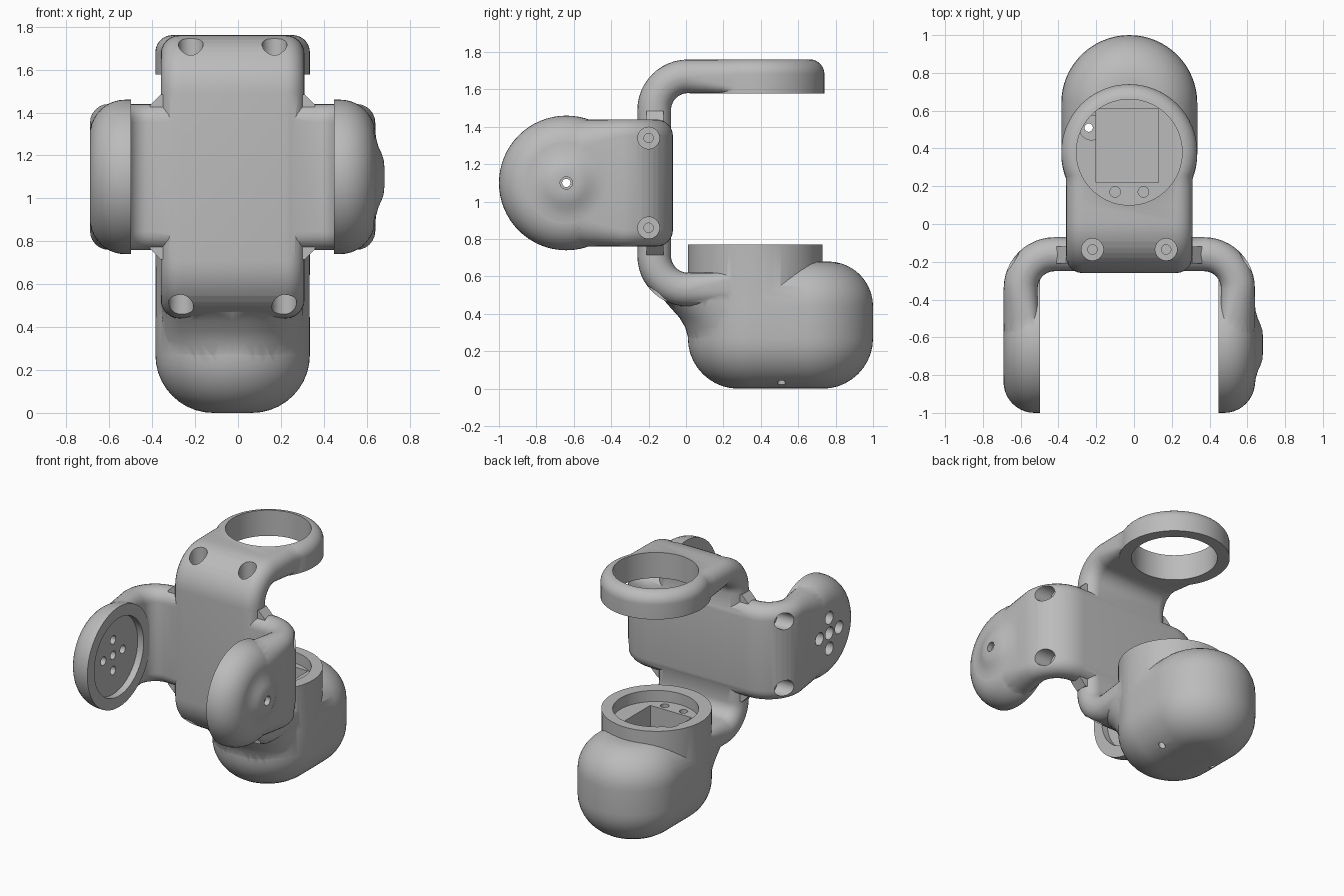
import bpy, bmesh, math
from mathutils import Vector

if "Cube" in bpy.data.objects:
    bpy.data.objects.remove(bpy.data.objects["Cube"], do_unlink=True)

CX = -0.025      # shared mid-plane of both brackets
MID = 1.10       # height of the crossing
THICK = 0.18
RIM_Y = 0.38     # axis of the vertical joint
DISC_Y = -0.64   # axis of the horizontal joint

grey = bpy.data.materials.new("light grey plastic")
grey.use_nodes = True
colour = (0.5, 0.5, 0.5, 1)
grey.diffuse_color = colour
grey.node_tree.nodes["Principled BSDF"].inputs["Base Color"].default_value = colour


def skin(name, rings):
    """Solid through a row of equal rings, capped at both ends."""
    bm = bmesh.new()
    rows = [[bm.verts.new(p) for p in r] for r in rings]
    n = len(rows[0])
    for a, b in zip(rows, rows[1:]):
        for i in range(n):
            j = (i + 1) % n
            bm.faces.new((a[i], a[j], b[j], b[i]))
    bm.faces.new(rows[0])
    bm.faces.new(rows[-1])
    bmesh.ops.recalc_face_normals(bm, faces=bm.faces)
    mesh = bpy.data.meshes.new(name)
    bm.to_mesh(mesh)
    bm.free()
    mesh.materials.append(grey)
    ob = bpy.data.objects.new(name, mesh)
    bpy.context.collection.objects.link(ob)
    return ob


def lathe(name, profile, centre, axis="Z", n=64):
    """Turned solid; profile holds (radius, position along the axis)."""
    rings = []
    for r, h in profile:
        ring = []
        for i in range(n):
            a = math.tau * i / n
            c, s = r * math.cos(a), r * math.sin(a)
            ring.append(Vector((h, c, s) if axis == "X" else (c, s, h)) + Vector(centre))
        rings.append(ring)
    return skin(name, rings)


def box(name, lo, hi):
    corners = [(lo[0], lo[1]), (hi[0], lo[1]), (hi[0], hi[1]), (lo[0], hi[1])]
    return skin(name, [[(x, y, z) for x, y in corners] for z in (lo[2], hi[2])])


def combine(target, other, operation):
    mod = target.modifiers.new("join", "BOOLEAN")
    mod.operation = operation
    mod.solver = "EXACT"
    mod.object = other
    bpy.context.view_layer.objects.active = target
    bpy.ops.object.modifier_apply(modifier=mod.name)
    bpy.data.objects.remove(other, do_unlink=True)


def fillet(r, h, rad, steps=10):
    """Rounded edge from the wall (radius r) up to a flat at height h."""
    arc = [math.pi / 2 * i / steps for i in range(steps + 1)]
    return [(r - rad + rad * math.cos(a), h - rad + rad * math.sin(a)) for a in arc]


def section(half, ro, ri, steps=6):
    """Strip cross-section as (width, depth) with outer and inner edge radii."""
    pts = []
    for sx, deep, rad, start in ((1, 0, ro, 0), (1, 1, ri, 1), (-1, 1, ri, 2), (-1, 0, ro, 3)):
        for i in range(steps + 1):
            a = math.pi / 2 * (start - 1 + i / steps)
            cw = sx * (half - rad)
            cd = THICK - rad if deep else rad
            pts.append((cw + rad * math.cos(a), cd + rad * math.sin(a)))
    return pts


def u_strip(name, span, length, half, end_radii, place):
    """U-shaped strip with rounded bends, mapped to the world by place(u, v, w)."""
    bend = 0.27
    path = []
    for t in (1, 0.75, 0.5, 0.25):
        path.append((span, bend + (length - bend) * t, 1, 0, t))
    for i in range(13):
        a = math.pi / 2 * i / 12
        c, s = math.cos(a), math.sin(a)
        path.append((span - bend + bend * c, bend - bend * s, c, -s, 0))
    path += [(-u, v, -nu, nv, t) for u, v, nu, nv, t in reversed(path)]
    rings = []
    for u, v, nu, nv, t in path:
        ro = 0.088 + (end_radii[0] - 0.088) * t
        ri = 0.085 + (end_radii[1] - 0.085) * t
        rings.append([place(u - nu * d, v - nv * d, w) for w, d in section(half, ro, ri)])
    return skin(name, rings)


# crossed U brackets
body = u_strip("joint_bracket", 0.665, 0.57, 0.34, (0.165, 0.006),
               lambda u, v, w: (u, -0.07 - v, MID + w))
upright = u_strip("upright_bracket", 0.66, 0.64, 0.335, (0.08, 0.006),
                  lambda u, v, w: (w, v - 0.26, MID + u))
combine(body, upright, "UNION")

# small webs in the corners of the cross
a, b = 0.335, 0.385
web = [(b, a), (a, b), (-a, b), (-b, a), (-b, -a), (-a, -b), (a, -b), (b, -a)]
combine(body, skin("corner_web", [[(x, y, MID + z) for x, z in web] for y in (-0.21, -0.12)]), "UNION")

# round side plates, the left one with a flared boss
for s in (-1, 1):
    prof = [(0.36, 0.473)] + fillet(0.36, 0.666, 0.165)
    combine(body, lathe("side_plate", [(r, s * h) for r, h in prof], (0, DISC_Y, MID), "X"), "UNION")
boss = [(0.23, 0.6), (0.22, 0.664), (0.18, 0.669), (0.14, 0.68), (0.11, 0.694), (0.08, 0.704), (0.05, 0.707)]
combine(body, lathe("boss", boss, (0, DISC_Y, MID), "X"), "UNION")

# top ring
combine(body, lathe("top_ring", [(0.36, 1.577)] + fillet(0.36, 1.761, 0.08), (0, RIM_Y, 0)), "UNION")


# housing: a stadium plan rounded below and above
def stadium(r, z, n=32):
    ring = []
    for cy, start in ((0.64, 0), (0.37, math.pi)):
        for i in range(n + 1):
            t = start + math.pi * i / n
            ring.append((r * math.cos(t), cy + r * math.sin(t), z))
    return ring


lower = [(r, -h) for r, h in reversed(fillet(0.36, 0, 0.27))]
housing = skin("housing", [stadium(r, z) for r, z in lower + fillet(0.36, 0.68, 0.24)])
combine(body, housing, "UNION")
combine(body, lathe("housing_rim", [(0.358, 0.3), (0.36, 0.77)], (0, RIM_Y - 0.01, 0)), "UNION")

# flared neck between lower arm and housing
rows = []
for z, front in ((0.2, 0.03), (0.27, 0.012), (0.33, -0.005), (0.38, -0.035), (0.43, -0.08),
                 (0.47, -0.115), (0.51, -0.14)):
    power = 1 - 0.35 * (z - 0.2) / 0.31
    ring = []
    for i in range(48):
        t = math.tau * i / 48
        c, s = math.cos(t), math.sin(t)
        x = 0.335 * math.copysign(abs(c) ** power, c)
        reach = 0.37 - front if s < 0 else 0.2
        ring.append((x, 0.37 + reach * math.copysign(abs(s) ** power, s), z))
    rows.append(ring)
combine(body, skin("neck", rows), "UNION")


def drill(r, lo, hi, centre, axis="Z"):
    combine(body, lathe("drill", [(r, lo), (r, hi)], centre, axis, 32), "DIFFERENCE")


# joint seats
for s in (-1, 1):
    seat = lathe("seat", [(0.28, s * 0.4), (0.28, s * 0.52)], (0, DISC_Y, MID), "X")
    combine(body, seat, "DIFFERENCE")
for lo, hi in ((1.4, 1.9), (0.69, 0.9)):
    combine(body, lathe("bore", [(0.28, lo), (0.28, hi)], (0, RIM_Y, 0)), "DIFFERENCE")

# motor pocket and its mounting holes
combine(body, box("pocket", (-0.175, 0.22, 0.12), (0.155, 0.61, 0.8)), "DIFFERENCE")
drill(0.065, 0.3, 0.8, (-0.2, 0.51, 0))
for x in (-0.075, 0.075):
    drill(0.028, 0.45, 0.8, (x, 0.17, 0))
for x, top in ((-0.215, 0.5), (0.215, 0.3)):
    drill(0.022, -0.1, top, (x, 0.51, 0))

# counterbored screw holes at the bends
for s in (-1, 1):
    for z in (-0.24, 0.24):
        for r, depth in ((0.058, 0.52), (0.025, 0.36)):
            drill(r, s * depth, s * 0.8, (0, -0.2, MID + z), "X")
    for r, depth in ((0.058, 0.5), (0.025, 0.36)):
        drill(r, depth, 0.8, (s * 0.195, -0.135, MID))
        drill(r, -depth, -0.72, (s * 0.24, -0.15, MID))

# horn screw holes in the right plate, pivot hole in the left one
for y, z in ((0, 0), (0.11, 0), (-0.11, 0), (0, 0.11), (0, -0.11)):
    centre = (0, DISC_Y + y, MID + z)
    drill(0.045, -0.8, -0.58, centre, "X")
    drill(0.03, -0.65, -0.4, centre, "X")
drill(0.033, 0.67, 0.8, (0, DISC_Y, MID), "X")
drill(0.022, 0.4, 0.75, (0, DISC_Y, MID), "X")

# final position and shading
for v in body.data.vertices:
    v.co.x += CX
bpy.ops.object.select_all(action="DESELECT")
body.select_set(True)
bpy.context.view_layer.objects.active = body
bpy.ops.object.shade_smooth_by_angle(angle=math.radians(32))
